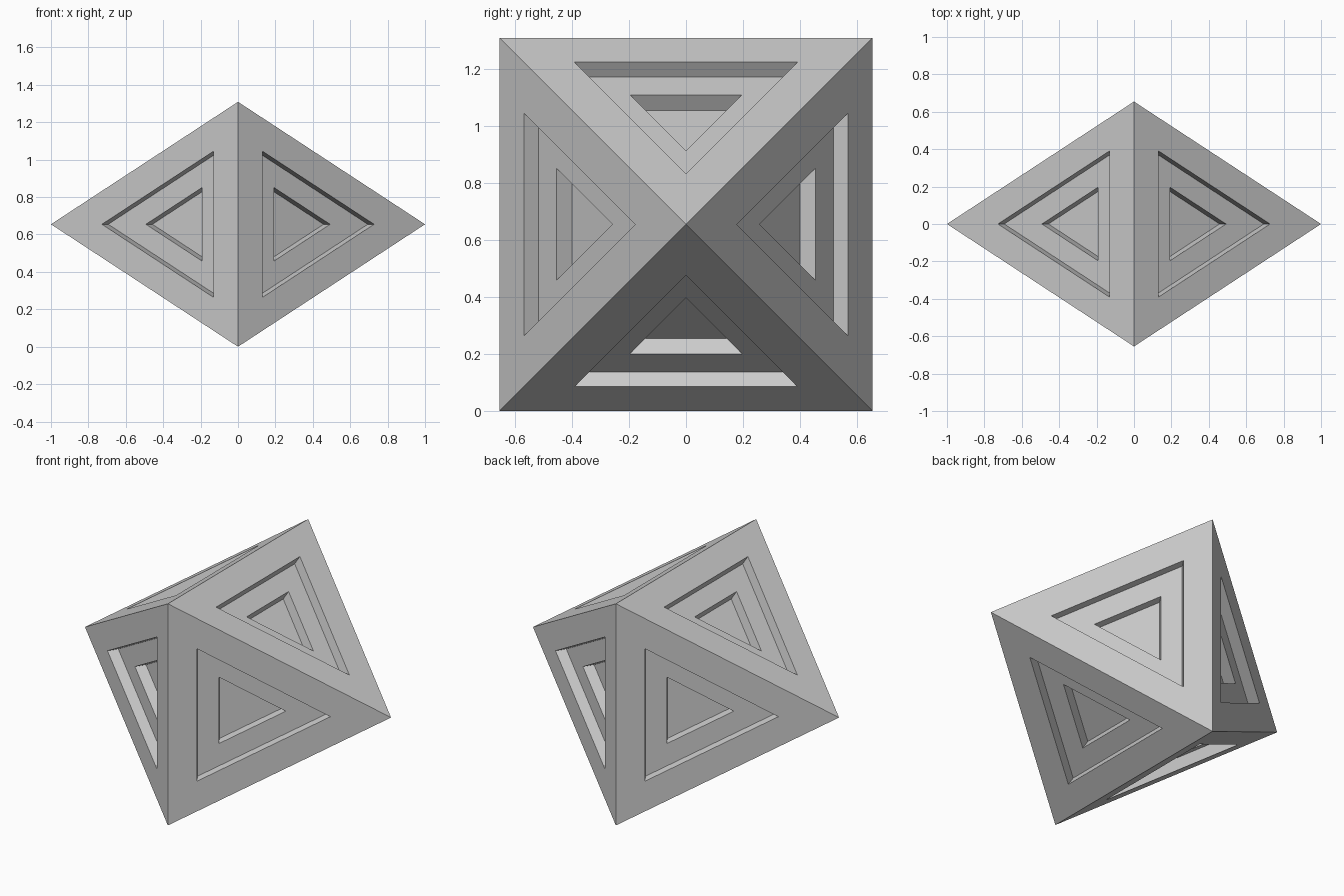
import bpy, bmesh

if "Cube" in bpy.data.objects:
    bpy.data.objects.remove(bpy.data.objects["Cube"])

H = 0.6545           # half width of the square waist
FACE_INRADIUS = 0.3877

bm = bmesh.new()

# Octahedron: square waist in the YZ plane, two points along X
waist = [bm.verts.new((0, sy * H, H + sz * H))
         for sy, sz in ((-1, -1), (1, -1), (1, 1), (-1, 1))]
for x in (-1, 1):
    tip = bm.verts.new((x, 0, H))
    for i in range(4):
        bm.faces.new((waist[i], waist[(i + 1) % 4], tip))
bmesh.ops.recalc_face_normals(bm, faces=bm.faces[:])

# Two stepped triangular recesses in every face
panels = bm.faces[:]
for border, depth in ((0.403, 0.062), (0.298, 0.064)):
    bmesh.ops.inset_individual(bm, faces=panels, thickness=border * FACE_INRADIUS,
                               use_even_offset=True)
    bm.normal_update()
    normals = [f.normal.copy() for f in panels]
    # Sink each panel straight in, leaving perpendicular walls
    sunk = bmesh.ops.extrude_discrete_faces(bm, faces=panels)["faces"]
    for f, n in zip(sunk, normals):
        bmesh.ops.translate(bm, verts=f.verts[:], vec=-n * depth)
    panels = sunk
bm.normal_update()

mesh = bpy.data.meshes.new("stepped_octahedron")
bm.to_mesh(mesh)
bm.free()
obj = bpy.data.objects.new("stepped_octahedron", mesh)
bpy.context.collection.objects.link(obj)
